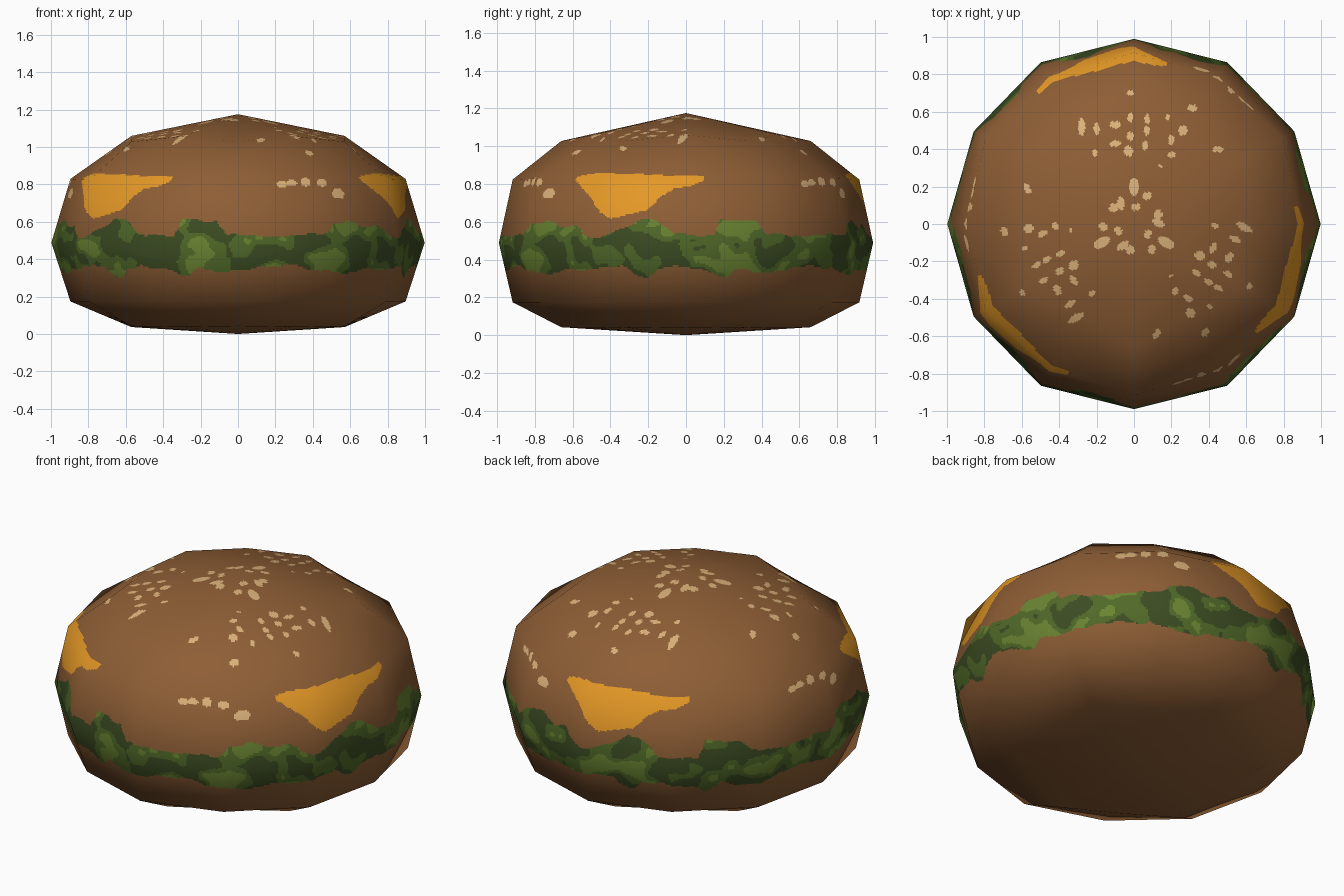
import bpy, math
from mathutils import Vector, noise

if "Cube" in bpy.data.objects:
    bpy.data.objects.remove(bpy.data.objects["Cube"])


def material(name, rgb):
    m = bpy.data.materials.new(name)
    lin = [((c / 255 + 0.055) / 1.055) ** 2.4 for c in rgb]
    m.diffuse_color = (*lin, 1)
    m.use_nodes = True
    m.node_tree.nodes["Principled BSDF"].inputs["Base Color"].default_value = m.diffuse_color
    return m


MATS = [material("bun brown", (142, 94, 53)), material("seed cream", (218, 177, 122)),
        material("cheese orange", (228, 152, 38)), material("lettuce dark", (60, 76, 34)),
        material("lettuce mid", (80, 105, 40)), material("lettuce light", (106, 132, 50))]
BUN, SEED, CHEESE, DARK, MID, LIGHT = range(6)

# Profile rings: (radius, z) at even corners, at odd corners, normal elevation
RINGS = [((0, 1.175), (0, 1.175), 90), ((.57, 1.059), (.66, 1.027), 66),
         ((.896, .829), (.917, .823), 36), ((.998, .488), (.99, .488), 0),
         ((.896, .174), (.917, .174), -43), ((.57, .037), (.66, .042), -77),
         ((0, 0), (0, 0), -90)]
ROWS = [48, 30, 40, 32, 4, 3]      # fine rows per band
SIDES, COLS = 12, 48               # corners and fine columns per side

# Cheese corner outline, (degrees from its start, z)
CHEESE_SHAPE = [(0, .825), (.5, .84), (7, .855), (22, .855), (38, .843), (48, .842),
                (48.5, .82), (43, .787), (38, .775), (33.5, .733), (29.5, .665),
                (22, .636), (17, .615), (13.7, .647), (8.7, .733)]

# Lettuce edges over one third turn, (degrees, z)
LEAF_TOP = [(0, .53), (9, .525), (11.5, .615), (17, .605), (23, .60), (26.5, .54), (39, .52),
            (47, .53), (59, .535), (62, .585), (69, .605), (76, .57), (82, .58), (86, .535),
            (92, .51), (96, .545), (103, .59), (105, .615), (110, .61), (114, .57),
            (116, .535), (120, .53)]
LEAF_LOW = [(0, .355), (4, .345), (9, .33), (11, .305), (14, .315), (17, .36), (23, .33),
            (34, .345), (38, .36), (50, .365), (58, .34), (63, .33), (71, .32), (76, .35),
            (84, .34), (92, .36), (100, .36), (103, .32), (107, .295), (110, .34),
            (117, .37), (120, .355)]

# Seeds on the crown for one third turn, (x, y, half width, half depth)
SEEDS = [(-.02, .70, .018, .013), (.31, .62, .028, .018), (-.28, .52, .02, .045),
         (-.2, .51, .016, .03), (-.1, .53, .03, .018), (-.02, .57, .015, .025),
         (.07, .56, .015, .025), (.18, .57, .012, .018), (.26, .5, .025, .025),
         (.07, .5, .016, .025), (-.1, .43, .035, .016), (-.02, .47, .02, .022),
         (-.03, .39, .025, .028), (.06, .42, .015, .025), (.2, .45, .016, .028),
         (.2, .37, .022, .016), (.45, .4, .03, .016), (-.21, .38, .015, .018),
         (0, .2, .026, .05), (.07, .15, .025, .02), (-.07, .11, .02, .035),
         (.01, .09, .025, .018), (.14, .31, .012, .01), (.13, .05, .02, .03)]
# Seeds on the side, (degrees, z, half degrees, half height)
SIDE_SEEDS = [(45.5, .80, 2.2, .016), (49, .808, 2, .018), (54, .813, 1.8, .024),
              (60, .81, 1.9, .022), (66.5, .75, 2.8, .028)]


def lookup(table, a):
    for (a0, z0), (a1, z1) in zip(table, table[1:]):
        if a <= a1:
            return z0 + (z1 - z0) * (a - a0) / (a1 - a0)
    return table[-1][1]


def inside(poly, x, y):
    hit = False
    for (x0, y0), (x1, y1) in zip(poly, poly[1:] + poly[:1]):
        if (y0 > y) != (y1 > y) and x < x0 + (y - y0) * (x1 - x0) / (y1 - y0):
            hit = not hit
    return hit


TURNS = [(math.cos(k * math.tau / 3), math.sin(k * math.tau / 3)) for k in range(3)]


def pick(p):
    """Colour rule: everything repeats three times around the axis."""
    a = math.degrees(math.atan2(p.y, p.x)) % 120
    if p.z < .28:
        return BUN
    if p.z < .66:
        jag = .012 * noise.noise(p * 16)
        if lookup(LEAF_LOW, a) < p.z + jag < lookup(LEAF_TOP, a):
            n = noise.noise(Vector((p.x * 5, p.y * 5, p.z * 7)) + Vector((3.1, 1.7, .4)))
            n += .5 * noise.noise(p * 13)
            return LIGHT if n > .25 else MID if n > -.08 else DARK
    if .6 < p.z < .87:
        if inside(CHEESE_SHAPE, (a - 78) % 120, p.z):
            return CHEESE
        for sa, sz, da, dz in SIDE_SEEDS:
            if ((a - sa) / da) ** 2 + ((p.z - sz) / dz) ** 2 < 1:
                return SEED
    if p.z > .9:
        for c, s in TURNS:
            x, y = p.x * c - p.y * s, p.x * s + p.y * c
            for sx, sy, dx, dy in SEEDS:
                if ((x - sx) / dx) ** 2 + ((y - sy) / dy) ** 2 < 1:
                    return SEED
    return BUN


def corner(ring, side):
    r, z = RINGS[ring][side % 2]
    t = side * math.tau / SIDES
    return Vector((r * math.cos(t), r * math.sin(t), z))


# Twelve-sided body, finely divided so the painted parts are cut faces
verts, normals, rows = [], [], []
N = SIDES * COLS
for ring in range(len(ROWS)):
    for j in range(ROWS[ring] + (ring == len(ROWS) - 1)):
        v = j / ROWS[ring]
        e = math.radians(RINGS[ring][2] * (1 - v) + RINGS[ring + 1][2] * v)
        pole = (ring == 0 and j == 0) or j == ROWS[ring]
        start = len(verts)
        for i in range(1 if pole else N):
            s, u = i // COLS, (i % COLS) / COLS
            top = corner(ring, s).lerp(corner(ring, s + 1), u)
            low = corner(ring + 1, s).lerp(corner(ring + 1, s + 1), u)
            verts.append(top.lerp(low, v))
            t = i * math.tau / N
            normals.append((math.cos(e) * math.cos(t), math.cos(e) * math.sin(t), math.sin(e)))
        rows.append([start] * N if pole else list(range(start, start + N)))

faces = []
for up, dn in zip(rows, rows[1:]):
    for i in range(N):
        k = (i + 1) % N
        faces.append(list(dict.fromkeys((up[i], dn[i], dn[k], up[k]))))

mesh = bpy.data.meshes.new("burger")
mesh.from_pydata([tuple(p) for p in verts], [], faces)
for m in MATS:
    mesh.materials.append(m)
for poly, f in zip(mesh.polygons, faces):
    poly.use_smooth = True
    poly.material_index = pick(sum((verts[i] for i in f), Vector()) / len(f))
mesh.update()
# Soft shading across the twelve broad sides
mesh.normals_split_custom_set_from_vertices(normals)
burger = bpy.data.objects.new("burger", mesh)
bpy.context.collection.objects.link(burger)
